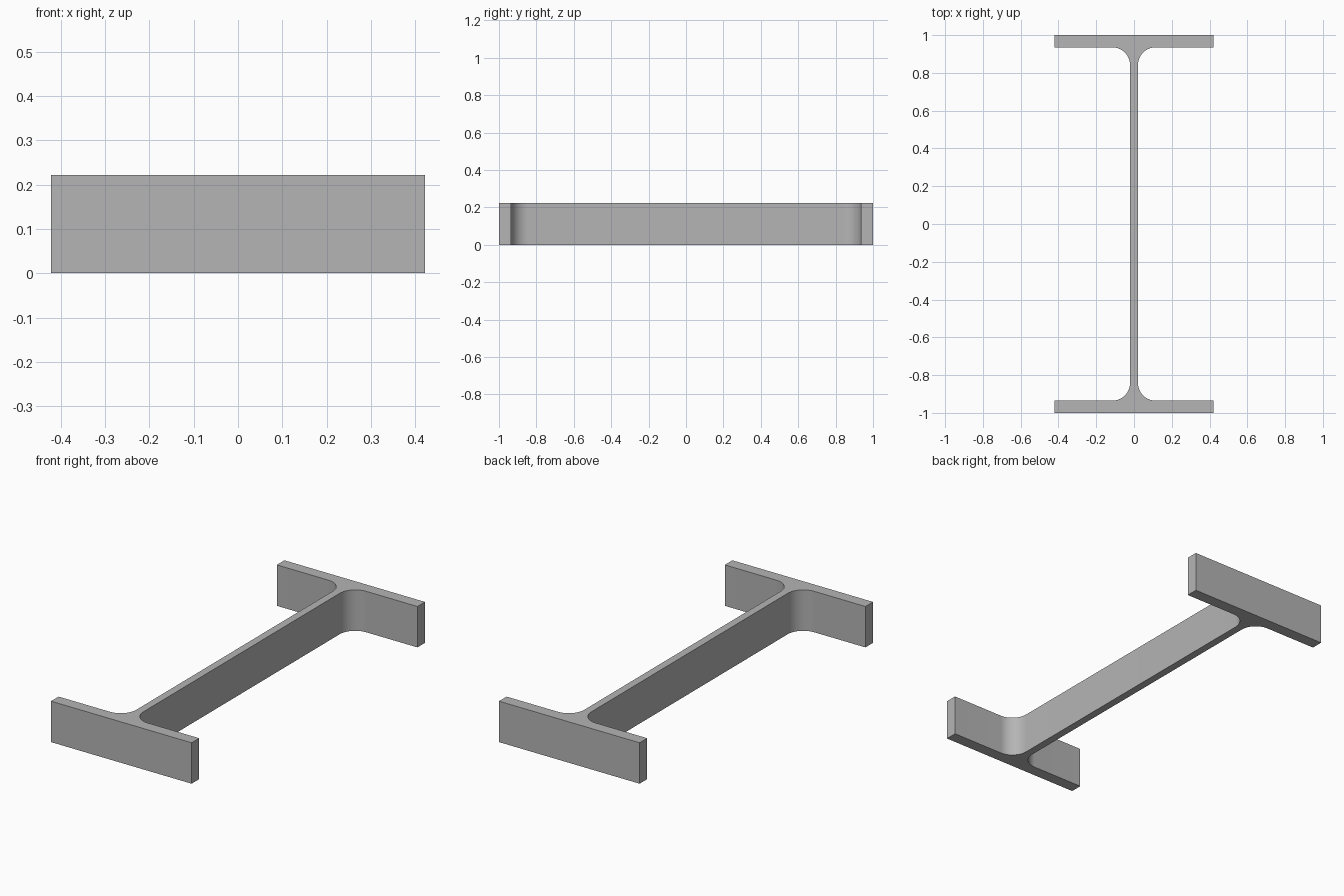
import bpy, bmesh
from math import sin, cos, pi

cube = bpy.data.objects.get("Cube")
if cube:
    bpy.data.objects.remove(cube, do_unlink=True)

HALF_WIDTH, HALF_DEPTH, HEIGHT = 0.422, 1.0, 0.222
FLANGE, HALF_WEB, RADIUS = 0.065, 0.021, 0.093
STEPS = 16

# Steel material
steel = bpy.data.materials.new("steel grey")
steel.use_nodes = True
grey = (0.46, 0.46, 0.46, 1)
steel.diffuse_color = grey
steel.node_tree.nodes["Principled BSDF"].inputs["Base Color"].default_value = grey

# One quarter of the profile: flange corner, then root fillet down to the web
inner = HALF_DEPTH - FLANGE
cx, cy = HALF_WEB + RADIUS, inner - RADIUS
quarter = [(HALF_WIDTH, HALF_DEPTH), (HALF_WIDTH, inner)]
for i in range(STEPS + 1):
    a = pi / 2 * (1 + i / STEPS)
    quarter.append((cx + RADIUS * cos(a), cy + RADIUS * sin(a)))

# Mirror the quarter into the full I-shaped outline
right = quarter + [(x, -y) for x, y in reversed(quarter)]
outline = right + [(-x, y) for x, y in reversed(right)]

# Extrude the outline upwards
bm = bmesh.new()
base = bm.faces.new([bm.verts.new((x, y, 0)) for x, y in outline])
top = bmesh.ops.extrude_face_region(bm, geom=[base], use_keep_orig=True)
bmesh.ops.translate(bm, vec=(0, 0, HEIGHT),
                    verts=[v for v in top["geom"] if isinstance(v, bmesh.types.BMVert)])
bmesh.ops.recalc_face_normals(bm, faces=bm.faces)
mesh = bpy.data.meshes.new("i_beam")
bm.to_mesh(mesh)
bm.free()
mesh.materials.append(steel)

beam = bpy.data.objects.new("i_beam", mesh)
bpy.context.collection.objects.link(beam)
bpy.context.view_layer.objects.active = beam
beam.select_set(True)
bpy.ops.object.shade_smooth_by_angle(angle=pi / 6)
